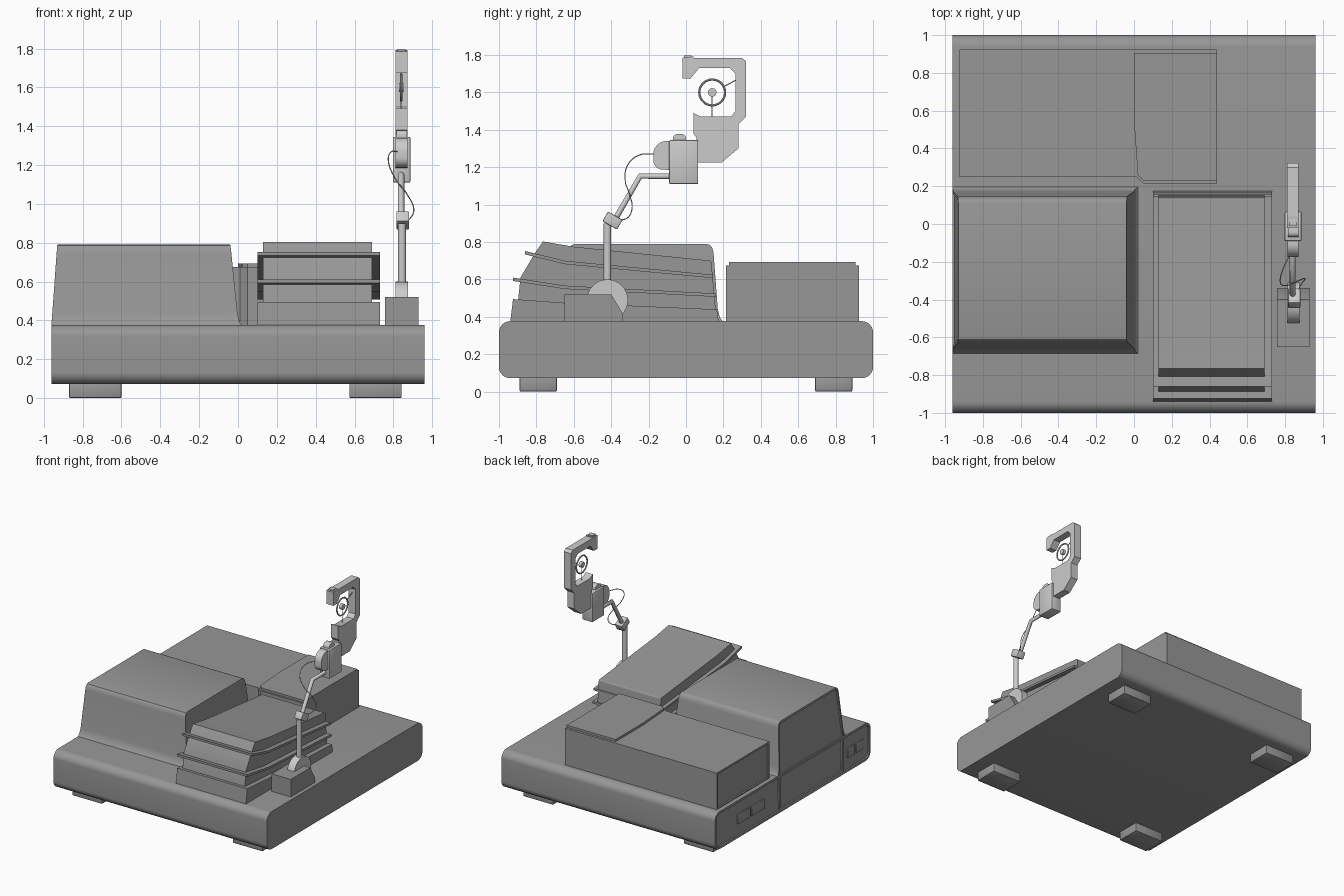
import bpy, bmesh, math
from mathutils import Vector

if "Cube" in bpy.data.objects:
    bpy.data.objects.remove(bpy.data.objects["Cube"])

dark = bpy.data.materials.new('dark_grey')
dark.diffuse_color = (.31, .31, .31, 1)
dark.use_nodes = True
dark.node_tree.nodes["Principled BSDF"].inputs["Base Color"].default_value = dark.diffuse_color
paint = dark  # material given to the parts being built


def finish(name, bm):
    bmesh.ops.recalc_face_normals(bm, faces=bm.faces)
    me = bpy.data.meshes.new(name)
    bm.to_mesh(me)
    bm.free()
    ob = bpy.data.objects.new(name, me)
    bpy.context.collection.objects.link(ob)
    if paint:
        me.materials.append(paint)
    bpy.ops.object.select_all(action='DESELECT')
    ob.select_set(True)
    bpy.context.view_layer.objects.active = ob
    bpy.ops.object.shade_smooth_by_angle(angle=math.radians(32))
    return ob


def rounded(pts, n=6):
    """Points (a, b) stay sharp, points (a, b, r) get a rounded corner."""
    out = []
    for i, p in enumerate(pts):
        c = Vector(p[:2])
        if len(p) < 3:
            out.append(c)
            continue
        u = (Vector(pts[i - 1][:2]) - c).normalized()
        v = (Vector(pts[(i + 1) % len(pts)][:2]) - c).normalized()
        half = u.angle(v) / 2
        d = p[2] / math.tan(half)
        centre = c + (u + v).normalized() * p[2] / math.sin(half)
        s, e = c + u * d - centre, c + v * d - centre
        for k in range(n + 1):
            out.append(centre + s.lerp(e, k / n).normalized() * p[2])
    return out


def recess_left(bm, width, depth=0.01):
    """Sink the left end inside a narrow rim."""
    bmesh.ops.recalc_face_normals(bm, faces=bm.faces)
    bm.normal_update()
    ends = [f for f in bm.faces if f.normal.x < -0.9]
    bmesh.ops.inset_region(bm, faces=ends, thickness=width, use_boundary=True, use_even_offset=True)
    rim = bmesh.ops.inset_region(bm, faces=ends, thickness=.002, use_boundary=True, use_even_offset=True)
    bmesh.ops.translate(bm, verts=list({v for f in ends for v in f.verts}), vec=(depth, 0, 0))


def prism(name, pts, lo, hi, axis='x', inset=0):
    """Extrude a yz profile along x, or an xy profile along z."""
    bm = bmesh.new()
    place = (lambda p, t: (t, p[0], p[1])) if axis == 'x' else (lambda p, t: (p[0], p[1], t))
    pts = rounded(pts)
    a, b = [[bm.verts.new(place(p, t)) for p in pts] for t in (lo, hi)]
    bm.faces.new(a)
    bm.faces.new(b)
    for i in range(len(pts)):
        j = (i + 1) % len(pts)
        bm.faces.new((a[i], a[j], b[j], b[i]))
    if inset:
        recess_left(bm, inset)
    return finish(name, bm)


def box(name, x0, x1, y0, y1, z0, z1, bevel=0):
    bm = bmesh.new()
    bmesh.ops.create_cube(bm, size=1)
    for v in bm.verts:
        v.co = ((x0, x1)[v.co.x > 0], (y0, y1)[v.co.y > 0], (z0, z1)[v.co.z > 0])
    if bevel:
        bmesh.ops.bevel(bm, geom=bm.edges[:], offset=bevel, segments=2, profile=0.5, affect='EDGES')
    return finish(name, bm)


def tube(name, pts, r, kind='POLY', sides=3):
    cu = bpy.data.curves.new(name, 'CURVE')
    cu.dimensions = '3D'
    cu.bevel_depth = r
    cu.bevel_resolution = sides
    cu.use_fill_caps = True
    sp = cu.splines.new(kind)
    if kind == 'BEZIER':
        sp.bezier_points.add(len(pts) - 1)
        for b, p in zip(sp.bezier_points, pts):
            b.co = p
            b.handle_left_type = b.handle_right_type = 'AUTO'
    else:
        sp.points.add(len(pts) - 1)
        for b, p in zip(sp.points, pts):
            b.co = (*p, 1)
    ob = bpy.data.objects.new(name, cu)
    bpy.context.collection.objects.link(ob)


def disc(name, y, z, r, x0, x1, n=32):
    pts = [(y + r * math.cos(math.tau * i / n), z + r * math.sin(math.tau * i / n)) for i in range(n)]
    return prism(name, pts, x0, x1)


# Base slab and feet
prism('base', [(-1, .072, .06), (1, .072, .06), (1, .377, .06), (-1, .377, .06)], -.96, .96, inset=.018)
for x in (-.87, .573):
    for y in (-.89, .69):
        box('foot', x, x + .27, y, y + .20, 0, .08, .008)

# Paired switches on the left end
for y in (.36, .54, -.91, -.80):
    w = .16 if y > 0 else .09
    box('switch', -.96, -.94, y, y + w, .18, .26, .004)

# Tall front housing: stacked rings flaring into the base, its left end running down the base
bm = bmesh.new()
rings = [(.09, -.96, -.5, -.65, .17), (.36, -.96, -.5, -.655, .175),
         (.37, -.96, .03, -.69, .205), (.383, -.96, .014, -.68, .19), (.40, -.959, .005, -.667, .18),
         (.44, -.956, -.003, -.656, .17), (.745, -.934, -.034, -.628, .147),
         (.772, -.932, -.037, -.622, .139), (.785, -.931, -.039, -.61, .127), (.79, -.93, -.04, -.59, .11)]
prev = None
for z, x0, x1, y0, y1 in rings:
    ring = [bm.verts.new((x, y, z)) for x, y in ((x0, y0), (x1, y0), (x1, y1), (x0, y1))]
    if prev:
        for i in range(4):
            bm.faces.new((prev[i], prev[(i + 1) % 4], ring[(i + 1) % 4], ring[i]))
    else:
        bm.faces.new(ring)
    prev = ring
bm.faces.new(prev)
recess_left(bm, .015)
finish('front_housing', bm)

# Low rear housing with a thin lid
prism('rear_housing', [(-.925, .25), (.01, .25), (.05, .215), (.44, .215), (.44, .925), (-.925, .925)],
      .37, .675, 'z', inset=.015)
prism('rear_lid', [(.05, .23), (.44, .23), (.44, .905), (0, .905), (0, .55), (.02, .26)], .67, .693, 'z')

# Sloping stack of layers
prism('stack_core', [(-.91, .37), (.165, .37), (.135, .70, .012), (-.60, .775), (-.765, .803),
                     (-.805, .745), (-.885, .61)], .13, .69)
prism('stack_bottom', [(-.94, .37), (.175, .37), (.165, .44), (-.65, .475), (-.925, .495)], .10, .73)
for name, pts in (('upper_plate', [(-.86, .752), (-.65, .70), (.145, .625)]),
                  ('lower_plate', [(-.925, .61), (-.65, .567), (.16, .525)])):
    prism(name, pts + [(y, z - .018) for y, z in reversed(pts)], .10, .73)

# Lamp foot with a round pivot
prism('arm_foot', [(-.65, .37), (-.34, .37), (-.34, .42), (-.40, .52), (-.65, .52)], .758, .93)
paint = None
disc('foot_pivot', -.42, .49, .11, .812, .875)

# Jointed arm
tube('lower_post', [(.845, -.42, .5), (.845, -.42, .90)], .021)
elbow = box('elbow_joint', -.033, .033, -.045, .045, -.03, .03, .006)
elbow.location = (.848, -.393, .915)
elbow.rotation_euler.x = math.radians(-30)
tube('upper_arm', [(.84, -.38, .92), (.84, -.245, 1.152), (.84, -.06, 1.152)], .016)

# Neck block with rounded knob and cap
box('neck_block', .797, .887, -.09, .065, 1.11, 1.345, .006)
prism('neck_knob', [(-.175, 1.19, .05), (-.08, 1.185), (-.08, 1.34), (-.175, 1.34, .07)], .812, .872)
prism('neck_cap', [(-.07, 1.34), (0, 1.34), (0, 1.378, .025), (-.07, 1.378, .025)], .815, .87)

# Hooked head
prism('hook_head', [(-.02, 1.785), (.04, 1.793), (.04, 1.785), (.30, 1.785), (.322, 1.765), (.322, 1.47),
                    (.28, 1.43), (.28, 1.30), (.19, 1.225), (.055, 1.225), (.055, 1.36), (.04, 1.38),
                    (.04, 1.49), (.08, 1.47), (.24, 1.47), (.265, 1.50), (.265, 1.70), (.235, 1.73),
                    (.07, 1.73), (.025, 1.675), (-.02, 1.675)], .81, .872)
box('head_top_cap', .82, .862, -.01, .03, 1.785, 1.797)

# Ring, hub and spokes held inside the hook
bpy.ops.mesh.primitive_torus_add(major_radius=.069, minor_radius=.006, major_segments=36, minor_segments=8,
                                 location=(.84, .14, 1.60), rotation=(0, math.pi / 2, 0))
bpy.context.object.name = 'ring'
bpy.ops.object.shade_smooth_by_angle()
disc('ring_hub', .14, 1.60, .023, .828, .852, 16)
tube('ring_stem', [(.84, .14, 1.60), (.84, .14, 1.46)], .003)
tube('ring_brace', [(.84, .20, 1.63), (.84, .275, 1.67)], .003)

# Loose cable
tube('cable', [(.82, -.17, 1.27), (.785, -.25, 1.265), (.775, -.31, 1.215), (.81, -.325, 1.13),
               (.87, -.30, 1.05), (.905, -.29, .97), (.885, -.32, .925), (.86, -.37, .92)], .003, 'BEZIER', 1)
